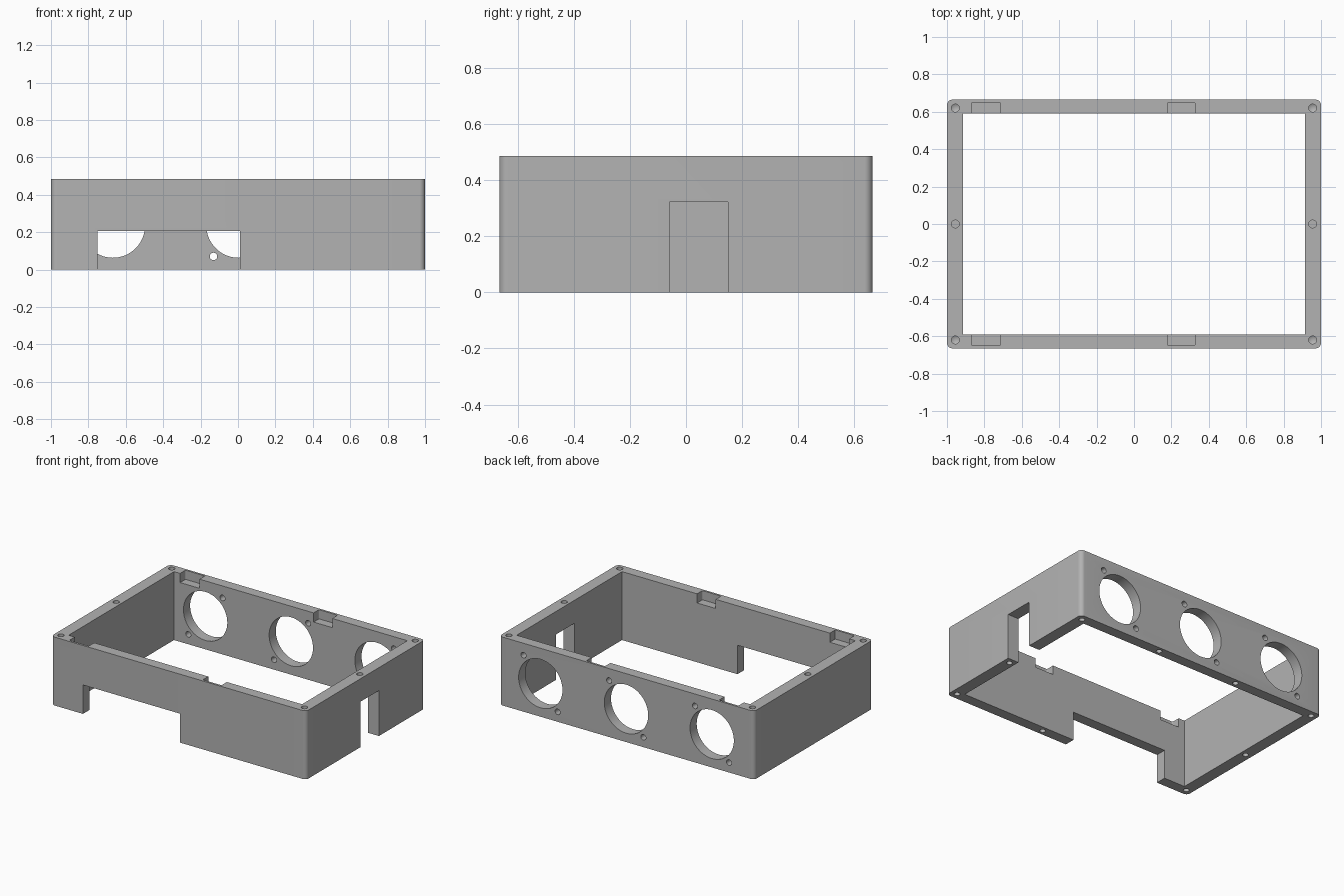
import bpy, bmesh, math
from mathutils import Matrix, Vector

if "Cube" in bpy.data.objects:
    bpy.data.objects.remove(bpy.data.objects["Cube"])

H = 0.485                 # frame height
OX, OY = 1.0, 0.665       # outer half sizes
IX, IY = 0.915, 0.59      # inner half sizes

grey = bpy.data.materials.new("mid grey")
grey.diffuse_color = (0.45, 0.45, 0.45, 1)
grey.use_nodes = True
grey.node_tree.nodes["Principled BSDF"].inputs["Base Color"].default_value = grey.diffuse_color


def finish(name, bm):
    bmesh.ops.recalc_face_normals(bm, faces=bm.faces)
    mesh = bpy.data.meshes.new(name)
    bm.to_mesh(mesh)
    bm.free()
    mesh.materials.append(grey)
    ob = bpy.data.objects.new(name, mesh)
    bpy.context.collection.objects.link(ob)
    return ob


def box(name, x0, x1, y0, y1, z0, z1, radius=0.0):
    bm = bmesh.new()
    centre = Vector(((x0 + x1) / 2, (y0 + y1) / 2, (z0 + z1) / 2))
    size = Matrix.Diagonal((x1 - x0, y1 - y0, z1 - z0, 1))
    bmesh.ops.create_cube(bm, size=1, matrix=Matrix.Translation(centre) @ size)
    if radius:
        upright = [e for e in bm.edges
                   if abs(e.verts[0].co.z - e.verts[1].co.z) > 0.01]
        bmesh.ops.bevel(bm, geom=upright, offset=radius, segments=8,
                        profile=0.5, affect='EDGES')
    return finish(name, bm)


def drill(name, centre, radius, depth, axis='Z', sides=32, tip=0.0):
    """Cylinder centred on a point, with an optional pointed lower end."""
    bm = bmesh.new()
    turn = Matrix.Rotation(math.pi / 2, 4, 'X') if axis == 'Y' else Matrix()
    bmesh.ops.create_cone(bm, cap_ends=True, segments=sides, radius1=radius,
                          radius2=radius, depth=depth,
                          matrix=Matrix.Translation(centre) @ turn)
    if tip:
        low = min(bm.faces, key=lambda f: f.calc_center_median().z)
        bmesh.ops.poke(bm, faces=[low])
        min(bm.verts, key=lambda v: len(v.link_edges) == 3).co.z -= tip
    return finish(name, bm)


# Frame body with rounded upright corners
frame = box("frame", -OX, OX, -OY, OY, 0, H, 0.03)

# Open middle, front doorway, right slot
cutters = [
    box("middle_cut", -IX, IX, -IY, IY, -0.1, H + 0.1),
    box("front_opening_cut", -0.75, 0.01, -OY - 0.1, -IY + 0.1, -0.1, 0.205),
    box("right_slot_cut", IX - 0.1, OX + 0.1, -0.058, 0.15, -0.1, 0.322),
]

# Shallow notches in the top inner edges of the front and back walls
for x0, x1 in ((-0.867, -0.715), (0.18, 0.326)):
    for y0, y1 in ((IY - 0.05, 0.65), (-0.65, -IY + 0.05)):
        cutters.append(box("notch_cut", x0, x1, y0, y1, H - 0.065, H + 0.1, 0.006))

# Three round openings in the back wall, each with two screw holes
for i in (-1, 0, 1):
    cx, cz = 0.003 + 0.672 * i, 0.235
    cutters.append(drill("round_opening_cut", (cx, 0.63, cz), 0.172, 0.3, 'Y', 64))
    for s in (-1, 1):
        cutters.append(drill("side_screw_cut",
                             (cx + s * 0.134, 0.63, cz + s * 0.165),
                             0.02, 0.3, 'Y', 24))

# Blind screw holes in the top rim
for sx in (-1, 1):
    for y in (-0.62, 0, 0.62):
        cutters.append(drill("top_screw_cut", (sx * 0.955, y, H), 0.021, 0.2,
                             sides=24, tip=0.012 if y else 0))

# Blind screw holes in the bottom rim
bottom = [(sx * 0.955, sy * 0.62) for sx in (-1, 1) for sy in (-1, 1)]
bottom += [(0.235, -0.628), (0.318, 0.628), (-0.318, 0.628),
           (0.955, -0.1), (-0.955, -0.03)]
for x, y in bottom:
    cutters.append(drill("bottom_screw_cut", (x, y, 0), 0.019, 0.2, sides=24))

# Cut everything out of the frame, then drop the helpers
for c in cutters:
    mod = frame.modifiers.new(c.name, 'BOOLEAN')
    mod.operation, mod.solver, mod.object = 'DIFFERENCE', 'EXACT', c
graph = bpy.context.evaluated_depsgraph_get()
result = bpy.data.meshes.new_from_object(frame.evaluated_get(graph))
frame.modifiers.clear()
frame.data = result
for c in cutters:
    bpy.data.objects.remove(c)
result.materials.clear()
result.materials.append(grey)
for p in result.polygons:
    p.material_index = 0

# Smooth round surfaces, keep edges sharp
bpy.ops.object.select_all(action='DESELECT')
frame.select_set(True)
bpy.context.view_layer.objects.active = frame
bpy.ops.object.shade_smooth_by_angle(angle=math.radians(30))
